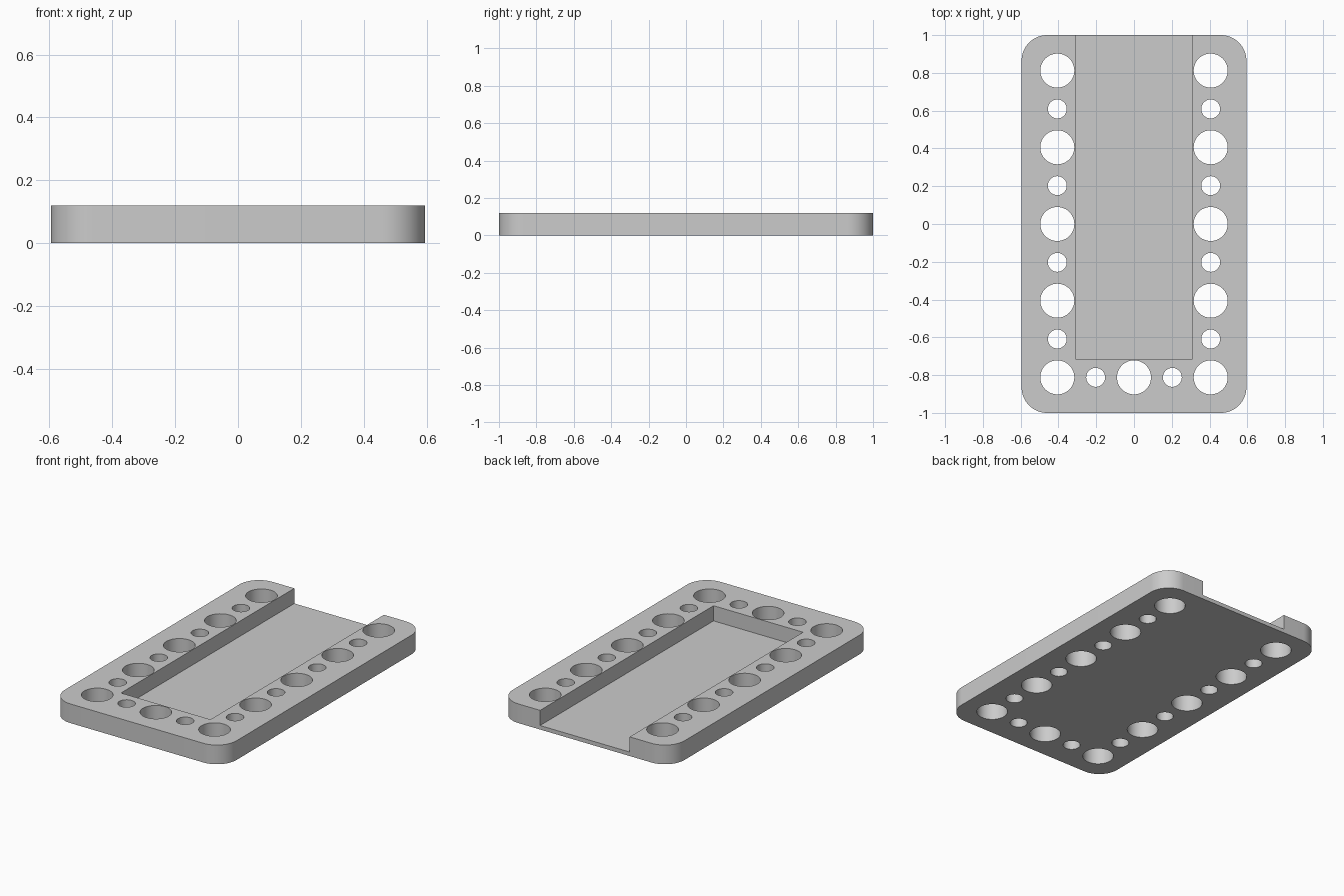
import bpy, bmesh, math
from mathutils import Matrix

cube = bpy.data.objects.get("Cube")
if cube:
    bpy.data.objects.remove(cube, do_unlink=True)

HALF_W, HALF_L, HEIGHT, CORNER = 0.595, 1.0, 0.12, 0.135
FLOOR, SLOT_HALF, SLOT_FRONT = 0.025, 0.31, -0.715
PITCH, BIG, SMALL = 0.203, 0.09, 0.05


def make_object(name, bm):
    bmesh.ops.recalc_face_normals(bm, faces=bm.faces)
    mesh = bpy.data.meshes.new(name)
    bm.to_mesh(mesh)
    bm.free()
    obj = bpy.data.objects.new(name, mesh)
    bpy.context.collection.objects.link(obj)
    return obj


# Rounded plate: corner arcs extruded upwards
bm = bmesh.new()
outline = []
steps = 16
for k, (sx, sy) in enumerate([(1, 1), (-1, 1), (-1, -1), (1, -1)]):
    for i in range(steps + 1):
        a = math.pi / 2 * (k + i / steps)
        outline.append(bm.verts.new((sx * (HALF_W - CORNER) + CORNER * math.cos(a),
                                     sy * (HALF_L - CORNER) + CORNER * math.sin(a), 0)))
base = bm.faces.new(outline)
top = bmesh.ops.extrude_face_region(bm, geom=[base])["geom"]
bmesh.ops.translate(bm, vec=(0, 0, HEIGHT),
                    verts=[v for v in top if isinstance(v, bmesh.types.BMVert)])
plate = make_object("base_plate", bm)

# Cutter: alternating large and small holes along both sides and the front
bm = bmesh.new()
spots = [(side * 2, row) for side in (-1, 1) for row in range(-4, 5)]
spots += [(col, -4) for col in (-1, 0, 1)]
for col, row in spots:
    r = BIG if (col + row) % 2 == 0 else SMALL
    bmesh.ops.create_cone(bm, cap_ends=True, segments=48, radius1=r, radius2=r, depth=1,
                          matrix=Matrix.Translation((col * PITCH, row * PITCH, 0)))

# Cutter: channel open at the back
back = HALF_L + 0.2
bmesh.ops.create_cube(bm, size=1, matrix=Matrix.Translation(
    (0, (SLOT_FRONT + back) / 2, FLOOR + 0.5))
    @ Matrix.Diagonal((SLOT_HALF * 2, back - SLOT_FRONT, 1, 1)))
cutter = make_object("hole_cutter", bm)
cutter.hide_render = True

# Cut the plate, then drop the cutter
mod = plate.modifiers.new("holes_and_channel", "BOOLEAN")
mod.operation = "DIFFERENCE"
mod.solver = "EXACT"
mod.object = cutter
for o in bpy.context.selected_objects:
    o.select_set(False)
plate.select_set(True)
bpy.context.view_layer.objects.active = plate
bpy.ops.object.modifier_apply(modifier=mod.name)
bpy.data.objects.remove(cutter, do_unlink=True)

# Plain grey finish
grey = bpy.data.materials.new("light_grey")
grey.use_nodes = True
colour = (0.6, 0.6, 0.6, 1)
grey.diffuse_color = colour
grey.node_tree.nodes["Principled BSDF"].inputs["Base Color"].default_value = colour
plate.data.materials.clear()
plate.data.materials.append(grey)
bpy.ops.object.shade_smooth_by_angle(angle=math.radians(30))
